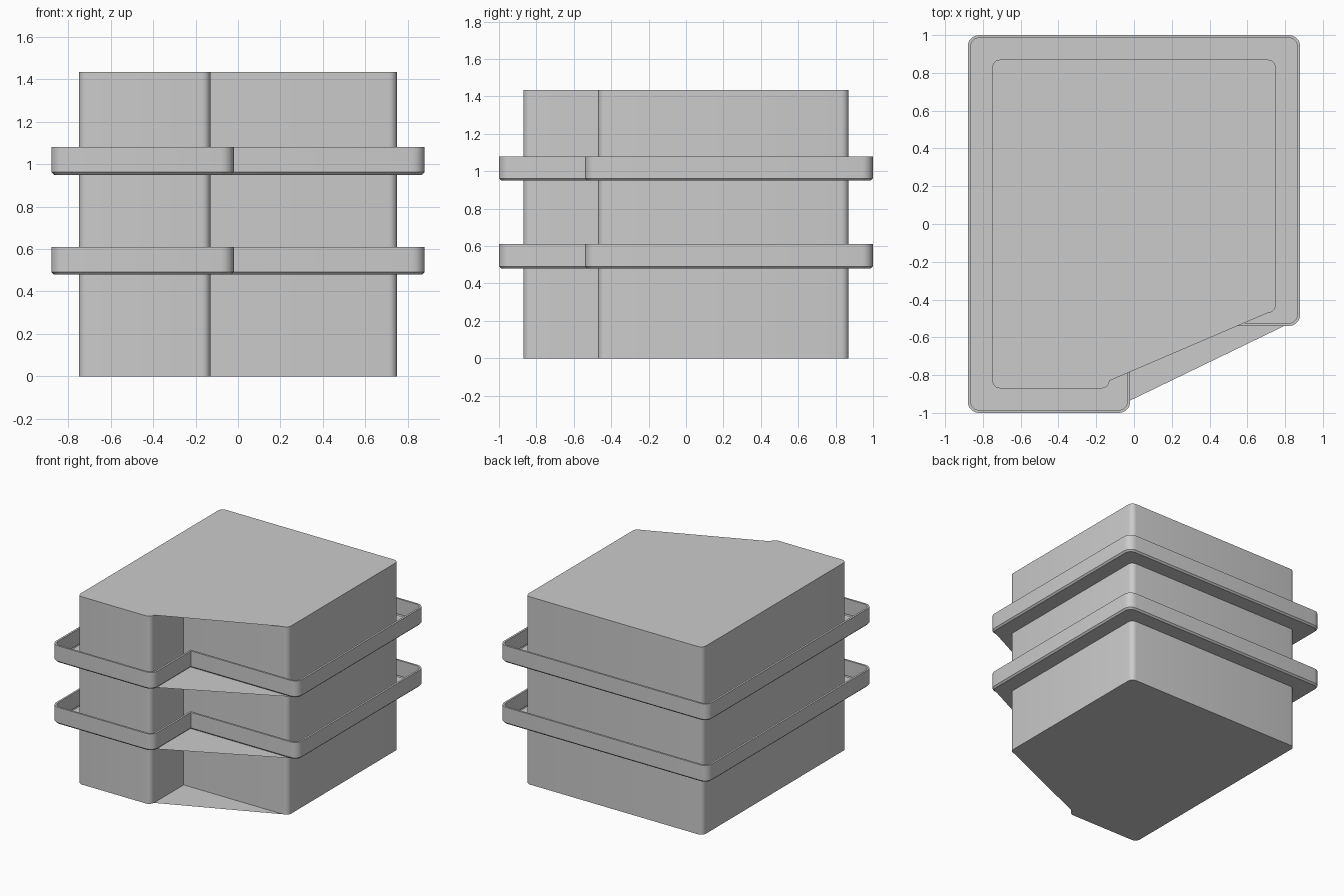
import bpy, bmesh, math
from mathutils import Vector

if "Cube" in bpy.data.objects:
    bpy.data.objects.remove(bpy.data.objects["Cube"])


def outline(x, y0, y1, nx, ny, r, inset=0.0):
    """Rounded rectangle with a front-right notch; returns points and the index of the inner notch corner."""
    t = inset
    corners = [(-x + t, y0 + t), (nx - t, y0 + t), (nx - t, ny + t),
               (x - t, ny + t), (x - t, y1 - t), (-x + t, y1 - t)]
    pts, notch = [], 0
    for i, c in enumerate(corners):
        c = Vector(c)
        if i == 2:
            notch = len(pts)
            pts.append(c)
            continue
        a = (Vector(corners[i - 1]) - c).normalized()
        b = (Vector(corners[(i + 1) % 6]) - c).normalized()
        rad = max(r - t, 0.005)
        for k in range(6):
            s = k * math.pi / 10
            pts.append(c + a * rad * (1 - math.sin(s)) + b * rad * (1 - math.cos(s)))
    return pts, notch


def shell(name, shape, rings, cap_top):
    """Stack rings of (inset, z); flat caps span straight across the notch."""
    bm = bmesh.new()
    loops = []
    for inset, z in rings:
        pts, notch = outline(*shape, inset)
        loops.append([bm.verts.new((p.x, p.y, z)) for p in pts])
    n = len(loops[0])
    for lo, hi in zip(loops, loops[1:]):
        for i in range(n):
            j = (i + 1) % n
            bm.faces.new((lo[i], lo[j], hi[j], hi[i]))
    bm.faces.new([v for i, v in enumerate(loops[0]) if i != notch][::-1])
    if cap_top:
        bm.faces.new([v for i, v in enumerate(loops[-1]) if i != notch])
    mesh = bpy.data.meshes.new(name)
    bm.to_mesh(mesh)
    bm.free()
    ob = bpy.data.objects.new(name, mesh)
    bpy.context.collection.objects.link(ob)
    bpy.ops.object.select_all(action='DESELECT')
    ob.select_set(True)
    bpy.context.view_layer.objects.active = ob
    bpy.ops.object.shade_smooth_by_angle(angle=math.radians(30))
    return ob


# Tower body
shell("tower_body", (0.75, -0.87, 0.87, -0.13, -0.47, 0.04),
      [(0, 0), (0, 1.435)], True)

# Open-topped balcony trays around the body
for label, z in (("lower", 0.48), ("upper", 0.95)):
    shell(label + "_balcony", (0.88, -1.0, 1.0, -0.02, -0.54, 0.06),
          [(0.012, z), (0, z + 0.012), (0, z + 0.13),
           (0.015, z + 0.13), (0.015, z + 0.012)], False)
